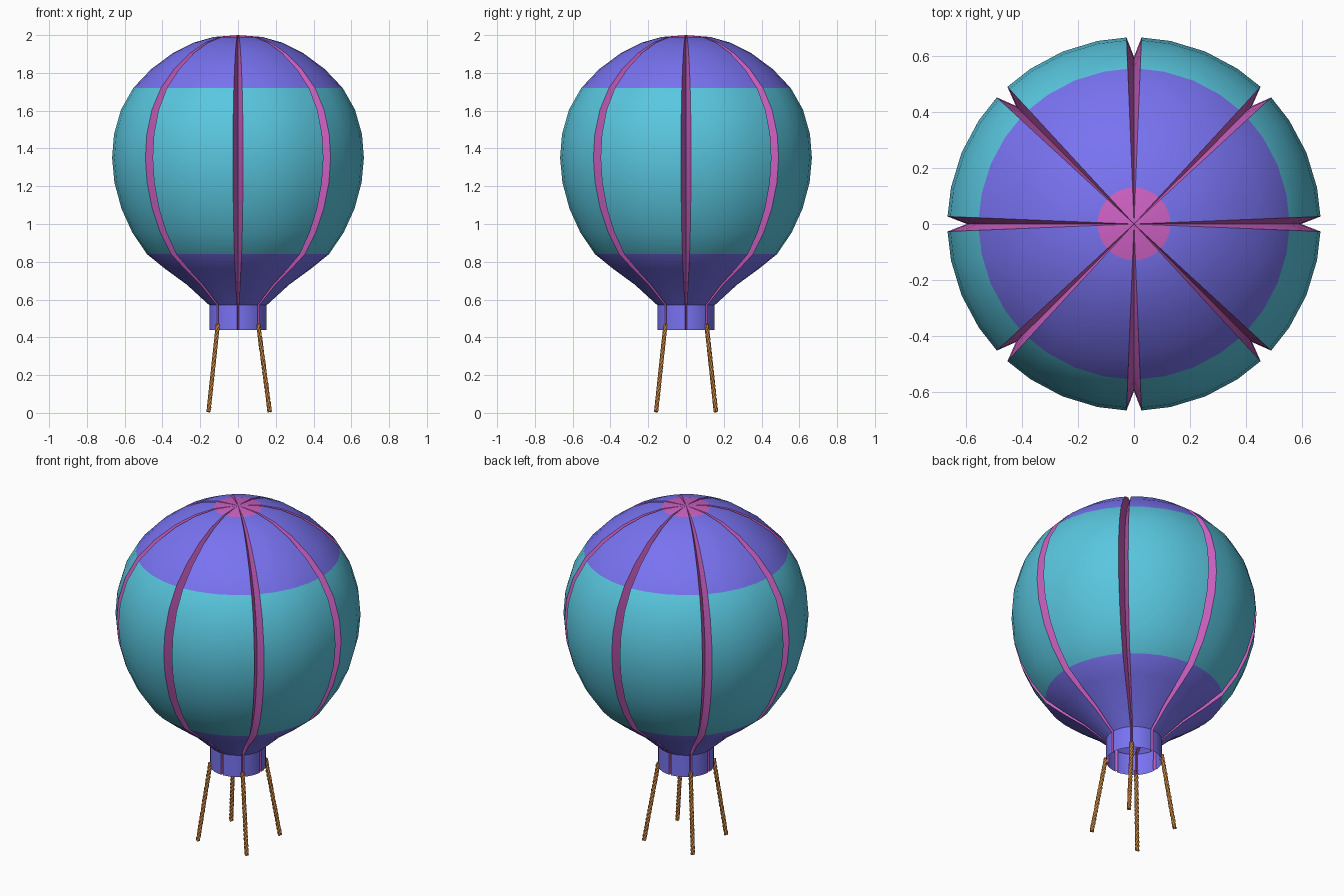
import bpy, bmesh, math
from mathutils import Vector

if "Cube" in bpy.data.objects:
    bpy.data.objects.remove(bpy.data.objects["Cube"])


def material(name, color):
    m = bpy.data.materials.new(name)
    m.diffuse_color = (*color, 1)
    m.use_nodes = True
    m.node_tree.nodes["Principled BSDF"].inputs["Base Color"].default_value = m.diffuse_color
    return m


purple = material("purple", (0.19, 0.17, 0.88))
teal = material("teal", (0.10, 0.57, 0.74))
pink = material("pink", (0.62, 0.12, 0.55))
tan = material("rope_tan", (0.55, 0.22, 0.05))

# Envelope profile (radius, height) from the open mouth to the crown ring
PROFILE = [(0.152, 0.44), (0.152, 0.57), (0.27, 0.678), (0.385, 0.762), (0.482, 0.84),
           (0.56, 0.955), (0.617, 1.08), (0.655, 1.22), (0.667, 1.35), (0.657, 1.475),
           (0.62, 1.605), (0.555, 1.72), (0.46, 1.82), (0.345, 1.905), (0.235, 1.96),
           (0.13, 1.99)]
GORES = 8
EDGE = 2.3                                    # half-width of a groove in degrees
STEPS = [0, EDGE, 11.25, 22.5, 33.75, 45 - EDGE]


def profile_normal(i):
    a = Vector(PROFILE[max(i - 1, 0)])
    b = Vector(PROFILE[min(i + 1, len(PROFILE) - 1)])
    d = (b - a).normalized()
    return Vector((d.y, -d.x))


# Envelope: eight gores separated by V-shaped pink grooves
bm = bmesh.new()
rings = []
for i, (r, z) in enumerate(PROFILE):
    n = profile_normal(i) if i else Vector((1, 0))
    ring = []
    for g in range(GORES):
        for k, deg in enumerate(STEPS):
            depth = 0.105 * r if k == 0 else 0
            rr, zz = r - n.x * depth, z - n.y * depth
            a = math.radians(g * 45 + deg)
            ring.append(bm.verts.new((rr * math.cos(a), rr * math.sin(a), zz)))
    rings.append(ring)
pole = bm.verts.new((0, 0, 2.0))
count = GORES * len(STEPS)
for i in range(len(rings) - 1):
    middle = 0.5 * (PROFILE[i][1] + PROFILE[i + 1][1])
    for j in range(count):
        k = (j + 1) % count
        f = bm.faces.new((rings[i][j], rings[i][k], rings[i + 1][k], rings[i + 1][j]))
        if j % len(STEPS) in (0, len(STEPS) - 1):
            f.material_index = 2
        else:
            f.material_index = 1 if 0.84 < middle < 1.72 else 0
# Pink crown closing the top
for j in range(count):
    f = bm.faces.new((rings[-1][j], rings[-1][(j + 1) % count], pole))
    f.material_index = 2
mesh = bpy.data.meshes.new("envelope")
bm.to_mesh(mesh)
bm.free()
for m in (purple, teal, pink):
    mesh.materials.append(m)
envelope = bpy.data.objects.new("envelope", mesh)
bpy.context.collection.objects.link(envelope)
bpy.context.view_layer.objects.active = envelope
envelope.select_set(True)
bpy.ops.object.shade_smooth_by_angle(angle=math.radians(32))
envelope.select_set(False)


# Ropes: three twisted strands each, hung from the mouth of the envelope
def rope(name, top, bottom, strands=3, twist=0.006, thickness=0.0065, pitch=0.075):
    top, bottom = Vector(top), Vector(bottom)
    axis = bottom - top
    u = axis.orthogonal().normalized()
    v = axis.normalized().cross(u)
    turns = axis.length / pitch
    n = int(turns * 10)
    curve = bpy.data.curves.new(name, 'CURVE')
    curve.dimensions = '3D'
    curve.bevel_depth = thickness
    curve.bevel_resolution = 1
    curve.use_fill_caps = True
    for s in range(strands):
        sp = curve.splines.new('POLY')
        sp.points.add(n)
        for i in range(n + 1):
            a = 2 * math.pi * (turns * i / n + s / strands)
            p = top + axis * i / n + twist * (math.cos(a) * u + math.sin(a) * v)
            sp.points[i].co = (*p, 1)
    curve.materials.append(tan)
    ob = bpy.data.objects.new(name, curve)
    bpy.context.collection.objects.link(ob)


for sx, side in ((-1, "left"), (1, "right")):
    for sy, end in ((-1, "front"), (1, "back")):
        rope(f"rope_{end}_{side}", (sx * 0.107, sy * 0.109, 0.468),
             (0.006 + sx * 0.162, sy * 0.158, 0.006))
